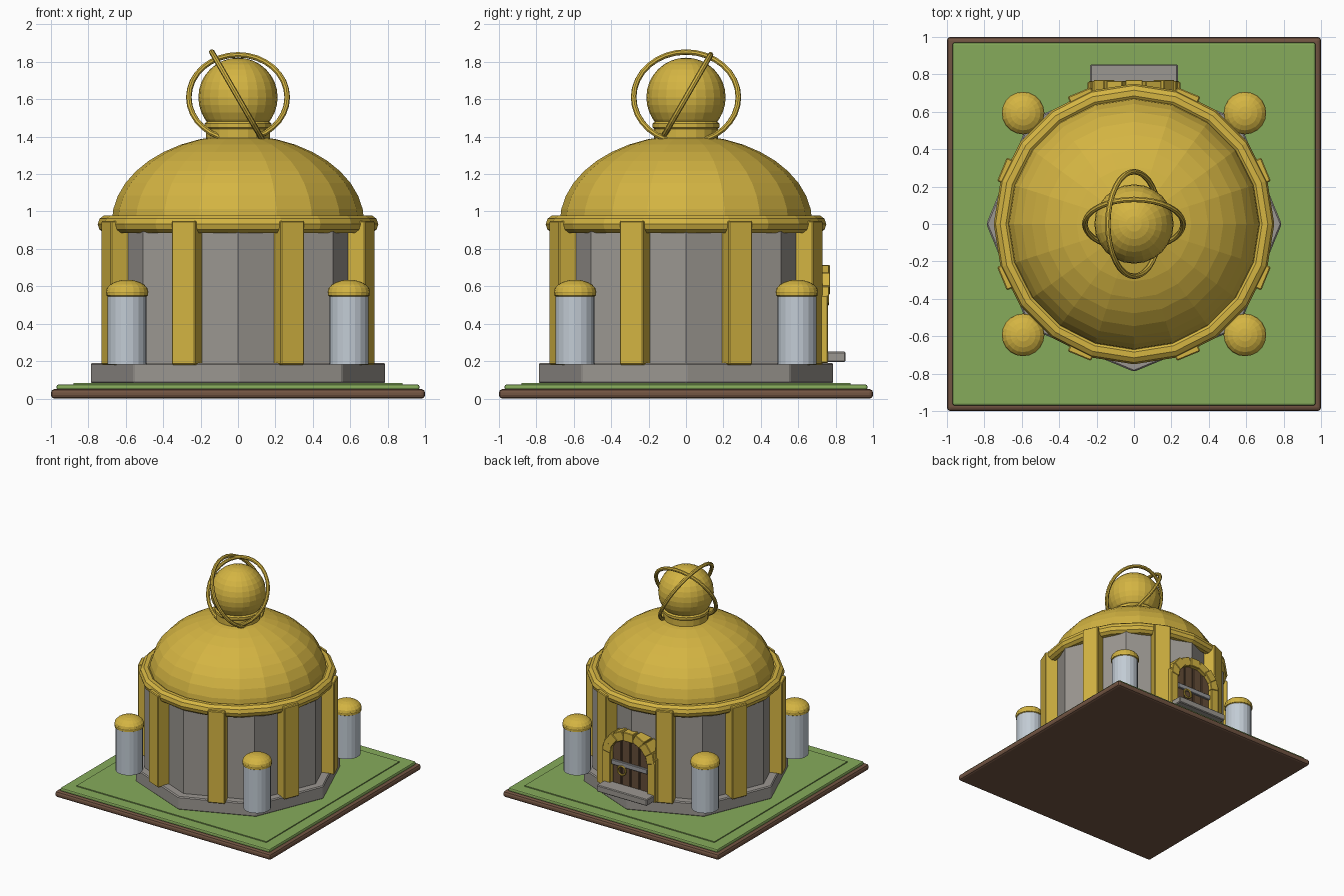
import bpy
from math import radians, sin, cos, pi

cube = bpy.data.objects.get("Cube")
if cube:
    bpy.data.objects.remove(cube, do_unlink=True)


def material(name, r, g, b):
    m = bpy.data.materials.new(name)
    m.use_nodes = True
    m.diffuse_color = (r, g, b, 1)
    m.node_tree.nodes["Principled BSDF"].inputs["Base Color"].default_value = (r, g, b, 1)
    return m


GOLD = material("gold", 0.66, 0.46, 0.055)
STONE = material("warm grey stone", 0.33, 0.31, 0.285)
PALE = material("pale blue grey", 0.54, 0.60, 0.66)
GRASS = material("grass green", 0.24, 0.41, 0.105)
EARTH = material("earth brown", 0.17, 0.09, 0.055)
WOOD = material("door wood", 0.13, 0.075, 0.04)
IRON = material("grey iron", 0.32, 0.32, 0.33)


def finish(name, mat, bevel=0, segments=1):
    o = bpy.context.object
    o.name = name
    o.data.materials.append(mat)
    if bevel:
        b = o.modifiers.new("bevel", "BEVEL")
        b.width, b.segments = bevel, segments
        b.limit_method = "ANGLE"
    return o


def box(name, mat, loc, size, rot=(0, 0, 0), bevel=0, segments=1):
    bpy.ops.mesh.primitive_cube_add(size=1, location=loc, rotation=rot)
    o = bpy.context.object
    o.scale = size
    bpy.ops.object.transform_apply(location=False, rotation=False, scale=True)
    return finish(name, mat, bevel, segments)


def cylinder(name, mat, sides, r, z0, z1, x=0, y=0, bevel=0):
    bpy.ops.mesh.primitive_cylinder_add(vertices=sides, radius=r, depth=z1 - z0,
                                        location=(x, y, (z0 + z1) / 2))
    return finish(name, mat, bevel)


def ball(name, mat, loc, scale, segments=20, rings=14):
    bpy.ops.mesh.primitive_uv_sphere_add(segments=segments, ring_count=rings, location=loc)
    bpy.context.object.scale = scale
    return finish(name, mat)


def ring(name, mat, loc, major, minor, rot=(0, 0, 0), segments=32, sides=8):
    bpy.ops.mesh.primitive_torus_add(major_radius=major, minor_radius=minor, location=loc,
                                     rotation=rot, major_segments=segments, minor_segments=sides)
    return finish(name, mat)


# Ground: earth slab with two layers of grass
box("ground_slab", EARTH, (0, 0, 0.025), (2, 2, 0.05), bevel=0.018, segments=2)
box("grass_layer", GRASS, (0, 0, 0.06), (1.94, 1.94, 0.03), bevel=0.01, segments=2)
box("grass_inner", GRASS, (0, 0, 0.074), (1.76, 1.76, 0.018))

# Octagonal plinth and drum
cylinder("plinth", STONE, 8, 0.79, 0.08, 0.19, bevel=0.008)
cylinder("drum_wall", STONE, 8, 0.72, 0.18, 0.95)

# Pilasters on the middle of each wall
for i in range(8):
    a = radians(22.5 + 45 * i)
    box(f"pilaster_{i + 1}", GOLD, (0.7 * cos(a), 0.7 * sin(a), 0.565),
        (0.128, 0.135, 0.77), (0, 0, a), bevel=0.006)

# Roof rim and dome
ring("roof_rim", GOLD, (0, 0, 0.932), 0.7, 0.05, segments=20, sides=10)
ball("dome", GOLD, (0, 0, 0.94), (0.675, 0.675, 0.468), 20, 20)

# Finial: neck, globe and two tilted rings
cylinder("finial_neck", GOLD, 20, 0.17, 1.36, 1.45)
cylinder("finial_collar", GOLD, 20, 0.178, 1.44, 1.48, bevel=0.01)
ball("globe", GOLD, (0, 0, 1.61), (0.212, 0.212, 0.212), 24, 16)
ring("globe_ring_a", GOLD, (0, 0, 1.61), 0.28, 0.015, (0, radians(60), 0))
ring("globe_ring_b", GOLD, (0, 0, 1.61), 0.263, 0.015, (radians(60), 0, 0))

# Corner columns with domed caps
for x in (-0.593, 0.593):
    for y in (-0.593, 0.593):
        side = ("back" if y > 0 else "front") + ("_left" if x > 0 else "_right")
        cylinder("column_" + side, PALE, 20, 0.105, 0.183, 0.57, x, y)
        ball("column_cap_" + side, GOLD, (x, y, 0.57), (0.114, 0.114, 0.065), 20, 10)
        cylinder("column_cap_band_" + side, GOLD, 20, 0.112, 0.55, 0.578, x, y)

# Doorway at the back: planks, jambs, stepped arch, threshold
for i in range(4):
    x = -0.126 + 0.084 * i
    box(f"door_plank_{i + 1}", WOOD, (x, 0.69, 0.41 + 0.015 * (i in (1, 2))),
        (0.078, 0.09, 0.44 + 0.03 * (i in (1, 2))), bevel=0.005)
for x in (-0.21, 0.21):
    box("door_jamb_" + ("left" if x > 0 else "right"), GOLD, (x, 0.7, 0.37),
        (0.075, 0.12, 0.36), bevel=0.005)
for i in range(7):
    a = pi * (0.06 + 0.88 * i / 6)
    box(f"arch_stone_{i + 1}", GOLD, (0.2 * cos(a), 0.71, 0.52 + 0.155 * sin(a)),
        (0.075, 0.12 if i % 2 else 0.11, 0.092), (0, -a, 0), bevel=0.004)
box("door_step", STONE, (0, 0.79, 0.223), (0.468, 0.126, 0.055), bevel=0.006)
box("door_bar", IRON, (0, 0.742, 0.425), (0.33, 0.02, 0.04), bevel=0.003)
ring("door_handle", GOLD, (0.07, 0.752, 0.375), 0.036, 0.008, (radians(90), 0, 0), 16, 6)
